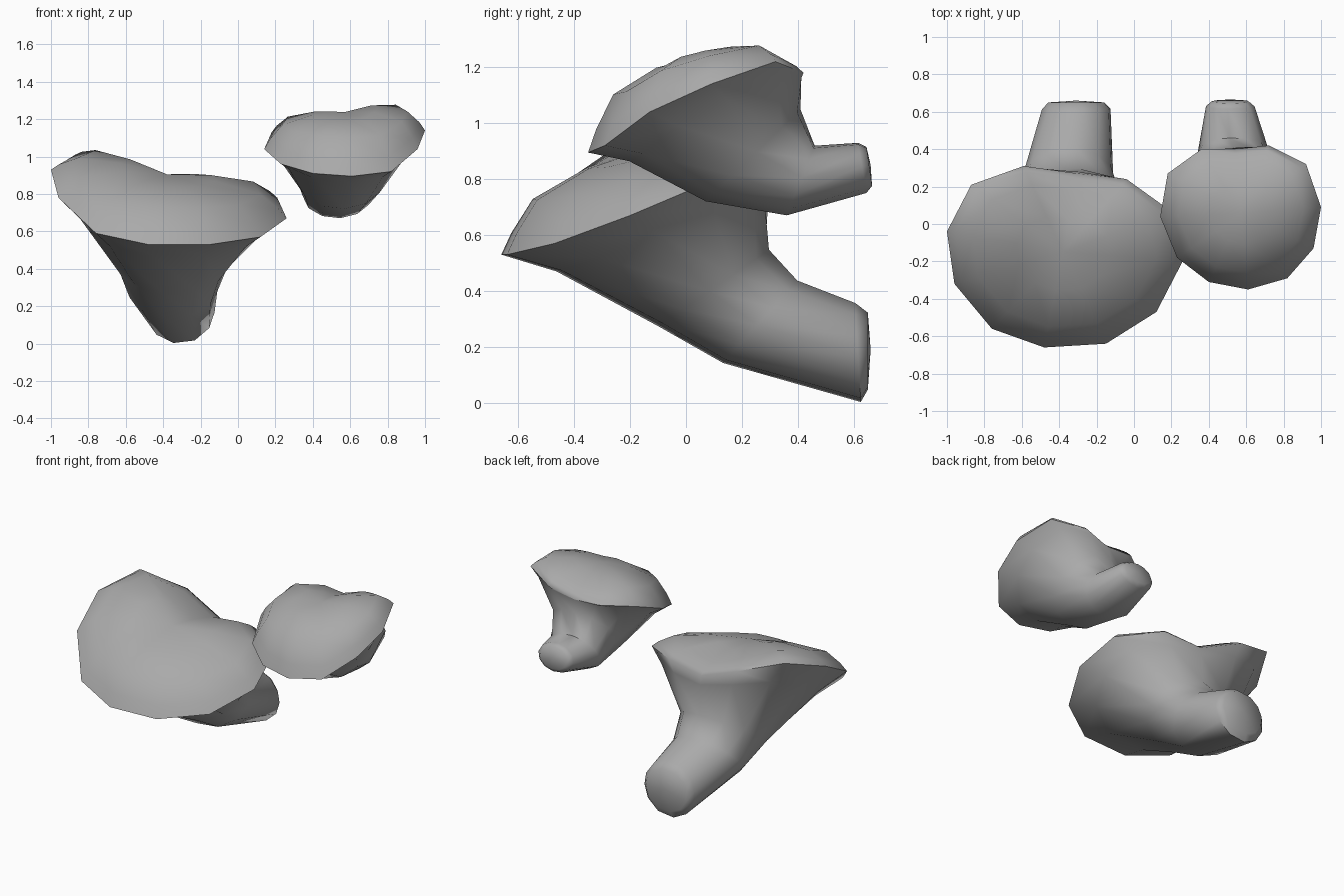
import bpy, bmesh, math
from mathutils import Vector

cube = bpy.data.objects.get("Cube")
if cube:
    bpy.data.objects.remove(cube, do_unlink=True)

# One flat grey
grey = bpy.data.materials.new("plain_grey")
grey.use_nodes = True
colour = (0.4, 0.4, 0.4, 1)
grey.diffuse_color = colour
grey.node_tree.nodes["Principled BSDF"].inputs["Base Color"].default_value = colour


def oval(angles, centre, half_width, half_y, half_z):
    """Tilted oval cross-section whose low side faces the front."""
    c = Vector(centre)
    return [c + Vector((half_width * math.cos(a), half_y * math.sin(a), half_z * math.sin(a)))
            for a in angles]


def bracket(name, rim, dome, sections, tip):
    """Bracket fungus: domed cap, flaring underside and a stem running back."""
    rim = [Vector(p) for p in rim]
    n = len(rim)
    mid = sum(rim, Vector()) / n
    angles = [math.atan2(p.y - mid.y, p.x - mid.x) for p in rim]
    top = mid + Vector((0, 0, dome))

    # Cap rings from the crown out to the rim, fuller towards the front
    rings = []
    for scale, lift, bias in ((0.4, 0.95, 0.2), (0.78, 0.68, 0.4), (0.93, 0.28, 0.4)):
        rings.append([mid.lerp(p, scale) + Vector((0, 0, dome * lift * (1 - bias * math.sin(a))))
                      for p, a in zip(rim, angles)])
    rings.append(rim)

    # Underside and stem rings
    ovals = [oval(angles, *s) for s in sections]
    rings.append([p.lerp(q, 0.35) + Vector((0, 0, 0.03)) for p, q in zip(rim, ovals[0])])
    rings += ovals

    bm = bmesh.new()
    loops = [[bm.verts.new(p) for p in ring] for ring in rings]
    crown, end = bm.verts.new(top), bm.verts.new(tip)
    for a, b in zip(loops, loops[1:]):
        for i in range(n):
            j = (i + 1) % n
            bm.faces.new((a[i], b[i], b[j], a[j]))
    for i in range(n):
        j = (i + 1) % n
        bm.faces.new((crown, loops[0][i], loops[0][j]))
        bm.faces.new((end, loops[-1][j], loops[-1][i]))
    bmesh.ops.recalc_face_normals(bm, faces=bm.faces)

    mesh = bpy.data.meshes.new(name)
    bm.to_mesh(mesh)
    bm.free()
    mesh.materials.append(grey)
    obj = bpy.data.objects.new(name, mesh)
    bpy.context.collection.objects.link(obj)
    bpy.ops.object.select_all(action='DESELECT')
    obj.select_set(True)
    bpy.context.view_layer.objects.active = obj
    bpy.ops.object.shade_smooth_by_angle(angle=math.radians(60))


# Large low fungus; sections are centre, half width, half depth, half height
bracket(
    "large_fungus",
    [(-.96, -.32, .78), (-.76, -.56, .59), (-.48, -.66, .53), (-.15, -.64, .53),
     (.12, -.47, .57), (.26, -.2, .67), (.21, .06, .78), (-.04, .24, .83),
     (-.3, .27, .8), (-.59, .31, .92), (-.87, .21, 1.01), (-1, -.04, .93)],
    0.16,
    [((-.35, .1, .41), .29, .2, .14),
     ((-.35, .265, .29), .24, .135, .15),
     ((-.31, .615, .18), .185, -.01, .18),
     ((-.31, .65, .185), .15, 0, .14)],
    (-.31, .66, .19))

# Small high fungus
bracket(
    "small_fungus",
    [(.14, .04, 1.04), (.23, -.18, .96), (.4, -.31, .91), (.61, -.35, .895),
     (.82, -.29, .92), (.96, -.13, 1.04), (1, .09, 1.14), (.92, .32, 1.22),
     (.72, .42, 1.18), (.54, .4, 1.13), (.36, .4, 1.14), (.18, .27, 1.13)],
    0.18,
    [((.55, .24, .885), .235, .17, .165),
     ((.53, .41, .795), .185, .05, .125),
     ((.515, .63, .84), .13, -.015, .09),
     ((.515, .655, .845), .1, -.01, .07)],
    (.515, .66, .85))
